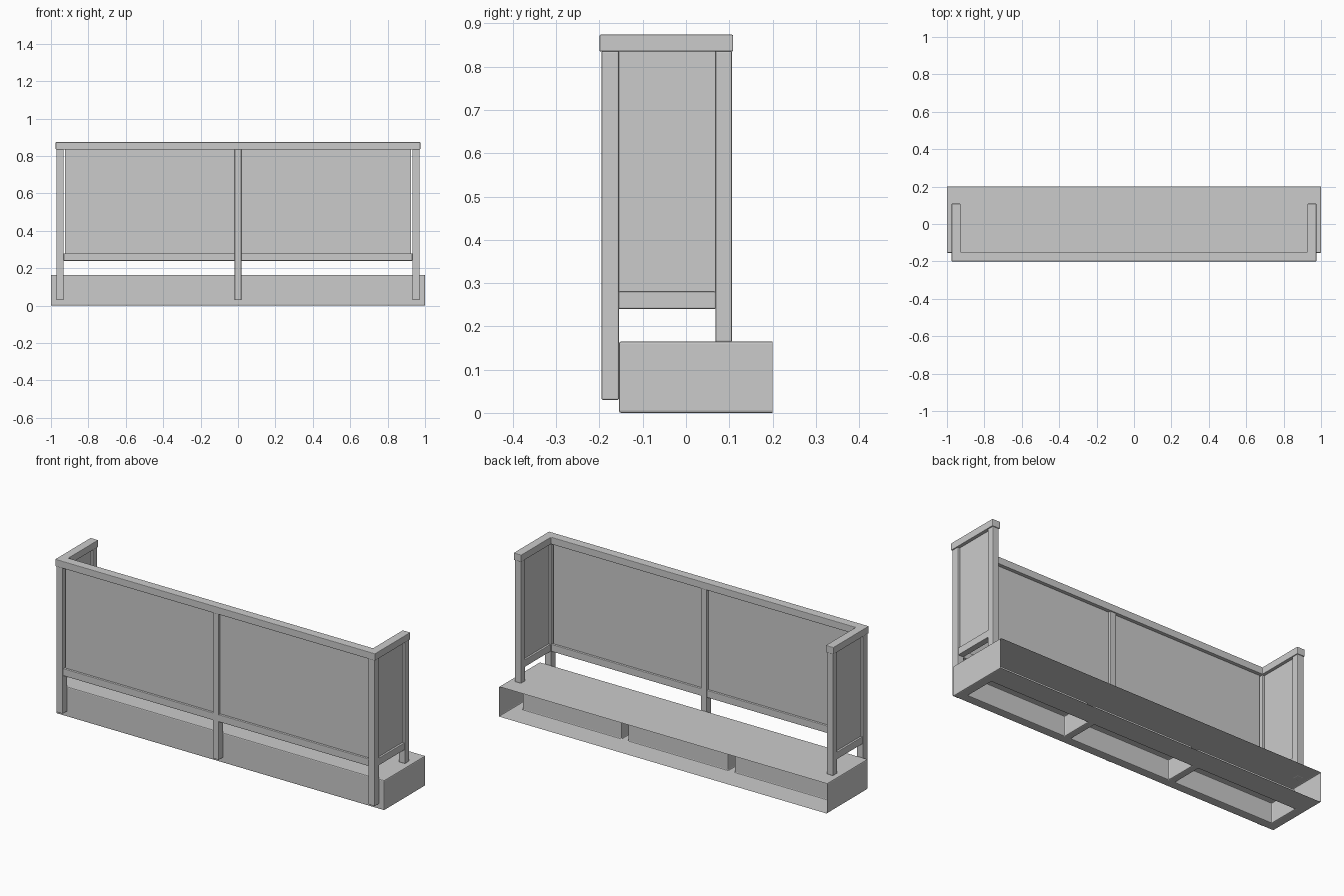
import bpy, bmesh

if "Cube" in bpy.data.objects:
    bpy.data.objects.remove(bpy.data.objects["Cube"])

def finish(bm, name, bevel):
    bmesh.ops.recalc_face_normals(bm, faces=bm.faces)
    mesh = bpy.data.meshes.new(name)
    bm.to_mesh(mesh)
    bm.free()
    ob = bpy.data.objects.new(name, mesh)
    bpy.context.collection.objects.link(ob)
    if bevel:
        mod = ob.modifiers.new("bevel", 'BEVEL')
        mod.width = bevel
        mod.segments = 2
        mod.limit_method = 'ANGLE'
    return ob

def box(name, x, y, z, bevel=0.003):
    bm = bmesh.new()
    bmesh.ops.create_cube(bm, size=1)
    for v in bm.verts:
        v.co = [(r[0] + r[1]) / 2 + c * (r[1] - r[0]) for c, r in zip(v.co, (x, y, z))]
    return finish(bm, name, bevel)

# Balcony slab: hollow, open at the wall side, three coffers underneath
def slab():
    bm = bmesh.new()
    cache = {}

    def face(pts):
        for p in pts:
            if p not in cache:
                cache[p] = bm.verts.new(p)
        return bm.faces.new([cache[p] for p in pts])

    xs = [-1, -0.948, -0.345, -0.305, 0.305, 0.345, 0.948, 1]
    ys = [-0.155, -0.105, 0.068, 0.2]
    top, deep = 0.165, 0.11
    for i in range(7):
        for j in range(3):
            q = [(xs[i], ys[j]), (xs[i + 1], ys[j]), (xs[i + 1], ys[j + 1]), (xs[i], ys[j + 1])]
            if j == 1 and i in (1, 3, 5):
                face([(*p, deep) for p in q])
                for k in range(4):
                    a, b = q[k], q[(k + 1) % 4]
                    face([(*a, 0), (*b, 0), (*b, deep), (*a, deep)])
            else:
                face([(*p, 0) for p in q])
    # front, ends and top
    face([(x, ys[0], 0) for x in xs] + [(1, ys[0], top), (-1, ys[0], top)])
    for x in (-1, 1):
        face([(x, y, 0) for y in ys] + [(x, ys[3], top), (x, ys[0], top)])
    face([(-1, ys[0], top), (1, ys[0], top), (1, ys[3], top), (-1, ys[3], top)])
    return finish(bm, "balcony_slab", 0.005)

slab()

# Front railing
F = (-0.195, -0.155)
box("front_centre_post", (-0.018, 0.018), F, (0.03, 0.836))
box("front_lower_rail", (-0.932, 0.932), (-0.193, -0.157), (0.24, 0.28))
box("front_panel", (-0.926, 0.926), (-0.181, -0.169), (0.279, 0.836), 0)

# Side railings
for s, side in ((-1, "left"), (1, "right")):
    def sx(a, b):
        return tuple(sorted((s * a, s * b)))
    box(side + "_front_post", sx(0.932, 0.97), F, (0.03, 0.836))
    box(side + "_back_post", sx(0.932, 0.97), (0.068, 0.106), (0.164, 0.836))
    box(side + "_lower_rail", sx(0.934, 0.968), (-0.156, 0.069), (0.24, 0.28))
    box(side + "_panel", sx(0.945, 0.957), (-0.156, 0.069), (0.279, 0.836), 0)

# U-shaped handrail
bm = bmesh.new()
outline = [(-0.975, -0.2), (0.975, -0.2), (0.975, 0.109), (0.928, 0.109),
           (0.928, -0.15), (-0.928, -0.15), (-0.928, 0.109), (-0.975, 0.109)]
f = bm.faces.new([bm.verts.new((x, y, 0.835)) for x, y in outline])
ext = bmesh.ops.extrude_face_region(bm, geom=[f], use_keep_orig=True)
for v in ext["geom"]:
    if isinstance(v, bmesh.types.BMVert):
        v.co.z = 0.874
finish(bm, "handrail", 0.003)
